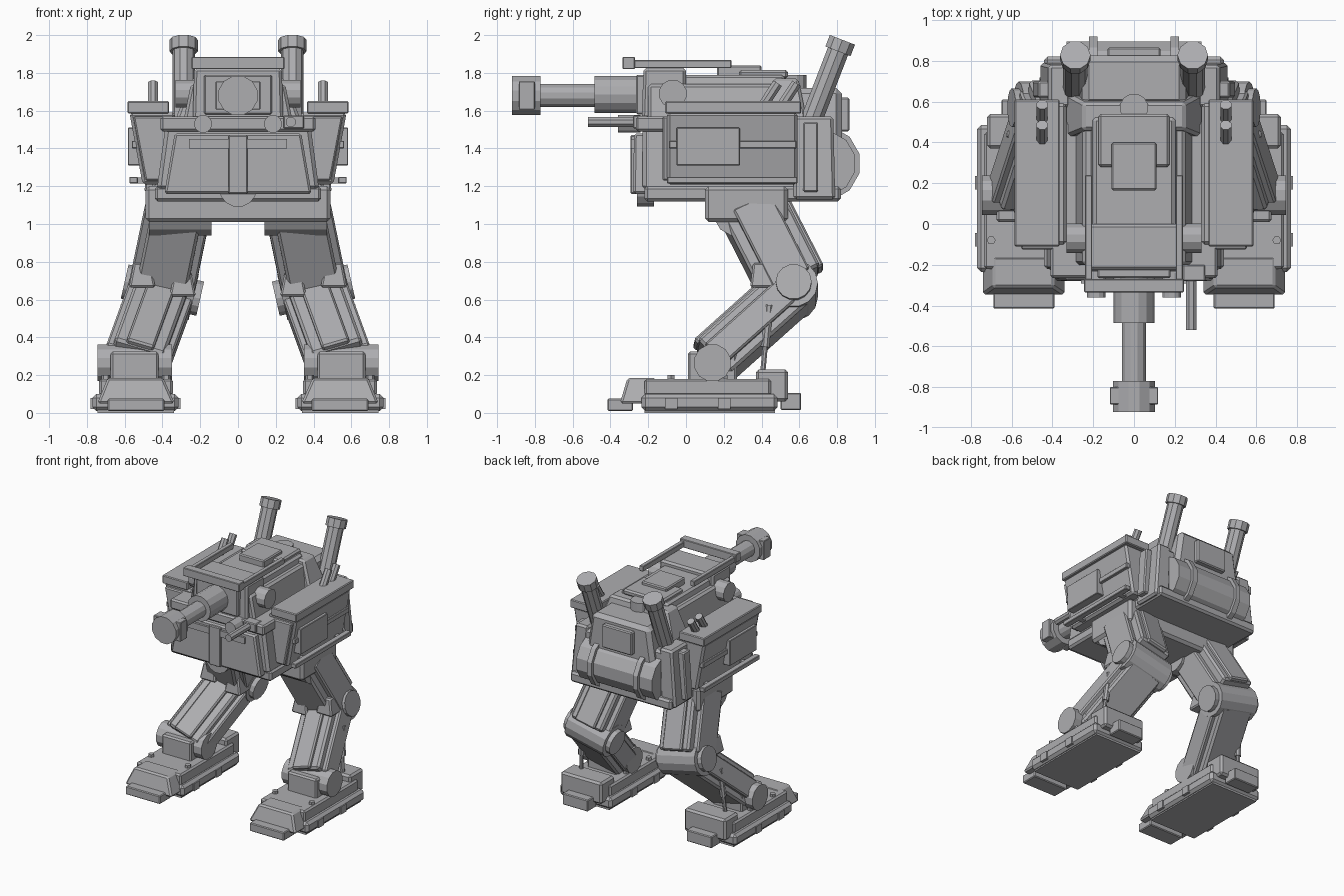
import bpy, bmesh, math
from mathutils import Vector, Matrix

steel = bpy.data.materials.new("dark_steel")
steel.diffuse_color = (0.42, 0.42, 0.435, 1)


def finish(name, bm, bevel=0.0, mirror=False):
    bmesh.ops.recalc_face_normals(bm, faces=bm.faces)
    me = bpy.data.meshes.new(name)
    bm.to_mesh(me)
    bm.free()
    me.materials.append(steel)
    ob = bpy.data.objects.new(name, me)
    bpy.context.collection.objects.link(ob)
    if bevel:
        m = ob.modifiers.new("bevel", 'BEVEL')
        m.width, m.segments = bevel, 1
        m.limit_method, m.angle_limit = 'ANGLE', math.radians(40)
    if mirror:
        ob.modifiers.new("mirror", 'MIRROR')
    return ob


def block(name, z0, z1, bottom, top=None, bevel=0.012, mirror=False):
    """Block from a bottom rectangle (x0, x1, y0, y1) to a top rectangle."""
    top = top or bottom
    bm = bmesh.new()
    rings = []
    for (x0, x1, y0, y1), z in ((bottom, z0), (top, z1)):
        rings.append([bm.verts.new((x, y, z)) for x, y in
                      ((x0, y0), (x1, y0), (x1, y1), (x0, y1))])
    lo, hi = rings
    bm.faces.new(lo)
    bm.faces.new(hi)
    for i in range(4):
        j = (i + 1) % 4
        bm.faces.new((lo[i], lo[j], hi[j], hi[i]))
    return finish(name, bm, bevel, mirror)


def frame(p, q, side):
    """Matrix with z from p to q, x near the side vector, origin at the middle."""
    p, q = Vector(p), Vector(q)
    z = (q - p).normalized()
    x = Vector(side)
    x = (x - z * x.dot(z)).normalized()
    y = z.cross(x)
    m = Matrix((x, y, z)).transposed().to_4x4()
    m.translation = (p + q) / 2
    return m, (q - p).length


def rod(name, p, q, r, sides=12, mirror=False):
    d = Vector(q) - Vector(p)
    m, length = frame(p, q, (1, 0, 0) if abs(d.x) < 0.7 * d.length else (0, 1, 0))
    bm = bmesh.new()
    bmesh.ops.create_cone(bm, cap_ends=True, segments=sides, radius1=r,
                          radius2=r, depth=length,
                          matrix=m @ Matrix.Rotation(math.pi / sides, 4, 'Z'))
    return finish(name, bm, 0, mirror)


def beam(name, p, q, width, depth, side, shift=(0, 0), bevel=0.015):
    """Mirrored limb box from p to q, shifted across its width and depth."""
    m, length = frame(p, q, side)
    bm = bmesh.new()
    bmesh.ops.create_cube(bm, size=1, matrix=m @ Matrix.Translation((*shift, 0))
                          @ Matrix.Diagonal((width, depth, length, 1)))
    return finish(name, bm, bevel, True)


# Feet
block("foot_sole", 0.01, 0.10, (0.315, 0.77, -0.235, 0.485), bevel=0.02, mirror=True)
block("foot_tread", 0.0, 0.03, (0.34, 0.745, -0.22, 0.47), bevel=0, mirror=True)
block("foot_plate", 0.09, 0.18, (0.345, 0.735, -0.22, 0.45), mirror=True)
block("toe_block", 0.05, 0.185, (0.335, 0.745, -0.35, -0.16), (0.395, 0.69, -0.31, -0.16), mirror=True)
block("toe_tip", 0.01, 0.075, (0.39, 0.69, -0.415, -0.28), bevel=0.006, mirror=True)
block("heel_block", 0.06, 0.23, (0.36, 0.72, 0.37, 0.54), bevel=0.015, mirror=True)
block("heel_tip", 0.015, 0.105, (0.43, 0.65, 0.50, 0.61), bevel=0.006, mirror=True)
for y in (-0.08, 0.20):
    rod("foot_bolt", (0.70, y, 0.17), (0.70, y, 0.20), 0.022, 6, mirror=True)
    rod("foot_inner_bolt", (0.38, y, 0.17), (0.38, y, 0.20), 0.022, 6, mirror=True)
    for x0, x1 in ((0.305, 0.34), (0.74, 0.78)):
        block("sole_lug", 0.02, 0.08, (x0, x1, y - 0.03, y + 0.035), bevel=0, mirror=True)
block("ankle_block", 0.16, 0.325, (0.42, 0.675, 0.01, 0.27), mirror=True)
rod("ankle_pin", (0.35, 0.14, 0.265), (0.745, 0.14, 0.265), 0.1, 12, mirror=True)

# Legs
hip, knee, ankle = Vector((0.315, 0.345, 1.09)), Vector((0.40, 0.57, 0.65)), Vector((0.54, 0.14, 0.265))
S = Vector((0.97, 0, 0.22)).normalized()
beam("shin", knee, ankle, 0.28, 0.25, S)
for dx in (-0.15, 0.15):
    beam("shin_rail", knee.lerp(ankle, 0.12), ankle, 0.05, 0.15, S, (dx, 0), 0.01)
m, L = frame(knee, ankle, S)
front = 1 if m.col[1].y < 0 else -1
beam("shin_plate", knee.lerp(ankle, 0.15), ankle, 0.15, 0.04, S, (0, front * 0.13), 0.01)
thigh_end = Vector((0.40, 0.555, 0.68))
beam("thigh", hip, thigh_end, 0.27, 0.345, S)
for dx in (-0.15, 0.15):
    beam("thigh_rail", hip, thigh_end, 0.05, 0.22, S, (dx, 0), 0.01)
m, L = frame(hip, thigh_end, S)
back = 1 if m.col[1].y > 0 else -1
beam("thigh_back_plate", hip.lerp(thigh_end, 0.1), thigh_end, 0.17, 0.04, S, (0, back * 0.175), 0.01)
rod("knee_joint", knee - S * 0.17, knee + S * 0.17, 0.128, 14, mirror=True)
rod("knee_cap", knee - S * 0.205, knee + S * 0.205, 0.095, 14, mirror=True)
for s in (-0.11, 0.11):
    c = knee + S * s
    block("knee_guard", c.z - 0.01, c.z + 0.12, (c.x - 0.07, c.x + 0.07, 0.34, 0.47),
          (c.x - 0.045, c.x + 0.045, 0.355, 0.46), 0.01, True)
foot_end, knee_end = Vector((0.63, 0.405, 0.20)), Vector((0.60, 0.44, 0.57))
rod("heel_strut", foot_end, knee_end, 0.015, 8, mirror=True)
rod("heel_strut_sleeve", foot_end.lerp(knee_end, 0.4), knee_end, 0.024, 8, mirror=True)
rod("hip_joint", (0.14, 0.27, 1.06), (0.47, 0.27, 1.06), 0.125, 12, mirror=True)

# Pelvis and hull
block("pelvis", 1.01, 1.20, (-0.49, 0.49, 0.10, 0.54), bevel=0.02)
block("hull_floor", 1.12, 1.20, (-0.44, 0.44, -0.22, 0.82), bevel=0.015)
block("hull", 1.18, 1.55, (-0.43, 0.43, -0.23, 0.78), (-0.38, 0.38, -0.23, 0.78), bevel=0.02)
block("front_armour", 1.16, 1.48, (-0.39, 0.39, -0.28, -0.2), (-0.335, 0.335, -0.275, -0.2))
block("front_crossbar", 1.40, 1.45, (-0.26, 0.26, -0.292, -0.25), bevel=0)
block("front_spine", 1.16, 1.47, (-0.05, 0.05, -0.295, -0.25), bevel=0.006)
rod("chin_sensor", (0, -0.26, 1.19), (0, -0.17, 1.19), 0.1, 14)
block("brow_bar", 1.49, 1.57, (-0.41, 0.41, -0.265, 0.5))
rod("headlight", (0.185, -0.36, 1.53), (0.185, -0.24, 1.53), 0.048, 12, mirror=True)
rod("small_gun", (0.28, -0.52, 1.54), (0.28, -0.22, 1.54), 0.028, 8)
block("small_gun_mount", 1.505, 1.575, (0.24, 0.35, -0.28, -0.2), bevel=0.006)

# Side pods
block("side_pod", 1.21, 1.59, (0.38, 0.505, -0.10, 0.59), (0.33, 0.575, -0.10, 0.59), 0.015, True)
block("pod_front_plate", 1.23, 1.57, (0.40, 0.49, -0.125, -0.08), (0.345, 0.555, -0.125, -0.08), 0.008, True)
block("pod_lid", 1.585, 1.65, (0.365, 0.585, -0.11, 0.61), bevel=0.006, mirror=True)
block("pod_panel", 1.31, 1.51, (0.50, 0.583, -0.05, 0.285), bevel=0.004, mirror=True)
block("pod_band", 1.40, 1.44, (0.48, 0.562, -0.09, 0.585), bevel=0.004, mirror=True)
block("pod_rail", 1.215, 1.25, (0.53, 0.575, -0.10, 0.59), bevel=0.004, mirror=True)
for y in (0.02, 0.47):
    block("rail_bracket", 1.215, 1.245, (0.46, 0.54, y, y + 0.04), bevel=0, mirror=True)
for y in (0.41, 0.51):
    rod("smoke_tube", (0.45, y, 1.63), (0.45, y + 0.075, 1.745), 0.029, 8, mirror=True)

# Engine deck and rear
block("rear_corner", 1.13, 1.57, (0.33, 0.46, 0.57, 0.79), (0.31, 0.42, 0.57, 0.78), 0.015, True)
block("rear_rib", 1.17, 1.54, (0.43, 0.495, 0.62, 0.70), (0.40, 0.47, 0.62, 0.70), 0.008, True)
block("engine_deck", 1.5, 1.77, (-0.35, 0.35, 0.42, 0.65), (-0.25, 0.25, 0.46, 0.595), 0.015)
block("engine_rear", 1.2, 1.72, (-0.33, 0.33, 0.58, 0.825), (-0.25, 0.25, 0.58, 0.825), 0.03)
block("rear_panel", 1.49, 1.67, (-0.13, 0.13, 0.80, 0.865), bevel=0.008)
rod("rear_drum", (-0.33, 0.725, 1.32), (0.33, 0.725, 1.32), 0.175, 12)
for x in (-0.2, 0.2):
    rod("drum_band", (x - 0.02, 0.725, 1.32), (x + 0.02, 0.725, 1.32), 0.2, 12, mirror=False)
a, b = Vector((0.288, 0.66, 1.54)), Vector((0.288, 0.828, 1.975))
rod("exhaust_pipe", a, b, 0.06, 10, mirror=True)
rod("exhaust_cap", a.lerp(b, 0.86), b, 0.075, 10, mirror=True)

# Turret
block("turret_base", 1.54, 1.74, (-0.29, 0.29, -0.2, 0.52), (-0.25, 0.25, -0.2, 0.52), 0.015)
block("turret_body", 1.56, 1.79, (-0.25, 0.25, -0.2, 0.55), (-0.2, 0.2, -0.2, 0.52), 0.015)
block("mantlet", 1.54, 1.825, (-0.24, 0.24, -0.235, 0.0), (-0.232, 0.232, -0.225, 0.0), 0.015)
block("mantlet_face", 1.58, 1.79, (-0.18, 0.18, -0.265, -0.2), bevel=0.008)
block("roof_plate", 1.77, 1.815, (-0.175, 0.175, 0.28, 0.54))
block("roof_hatch", 1.78, 1.84, (-0.11, 0.11, 0.165, 0.40), bevel=0.008)
rod("roof_cupola", (0, 0.57, 1.72), (0, 0.57, 1.79), 0.07, 12)
rod("turret_trunnion", (0.2, -0.07, 1.69), (0.33, -0.07, 1.69), 0.075, 12, mirror=True)
block("roof_rail", 1.825, 1.868, (0.205, 0.24, -0.31, 0.24), bevel=0.004, mirror=True)
block("rail_crossbar", 1.82, 1.885, (-0.245, 0.245, -0.335, -0.27), bevel=0.004)

# Main gun
rod("gun_sleeve", (0, -0.485, 1.685), (0, -0.2, 1.685), 0.1, 14)
rod("gun_barrel", (0, -0.8, 1.68), (0, -0.4, 1.68), 0.062, 12)
rod("gun_muzzle", (0, -0.922, 1.68), (0, -0.77, 1.68), 0.107, 12)
block("muzzle_vent", 1.605, 1.755, (0.06, 0.118, -0.885, -0.80), bevel=0.004, mirror=True)
